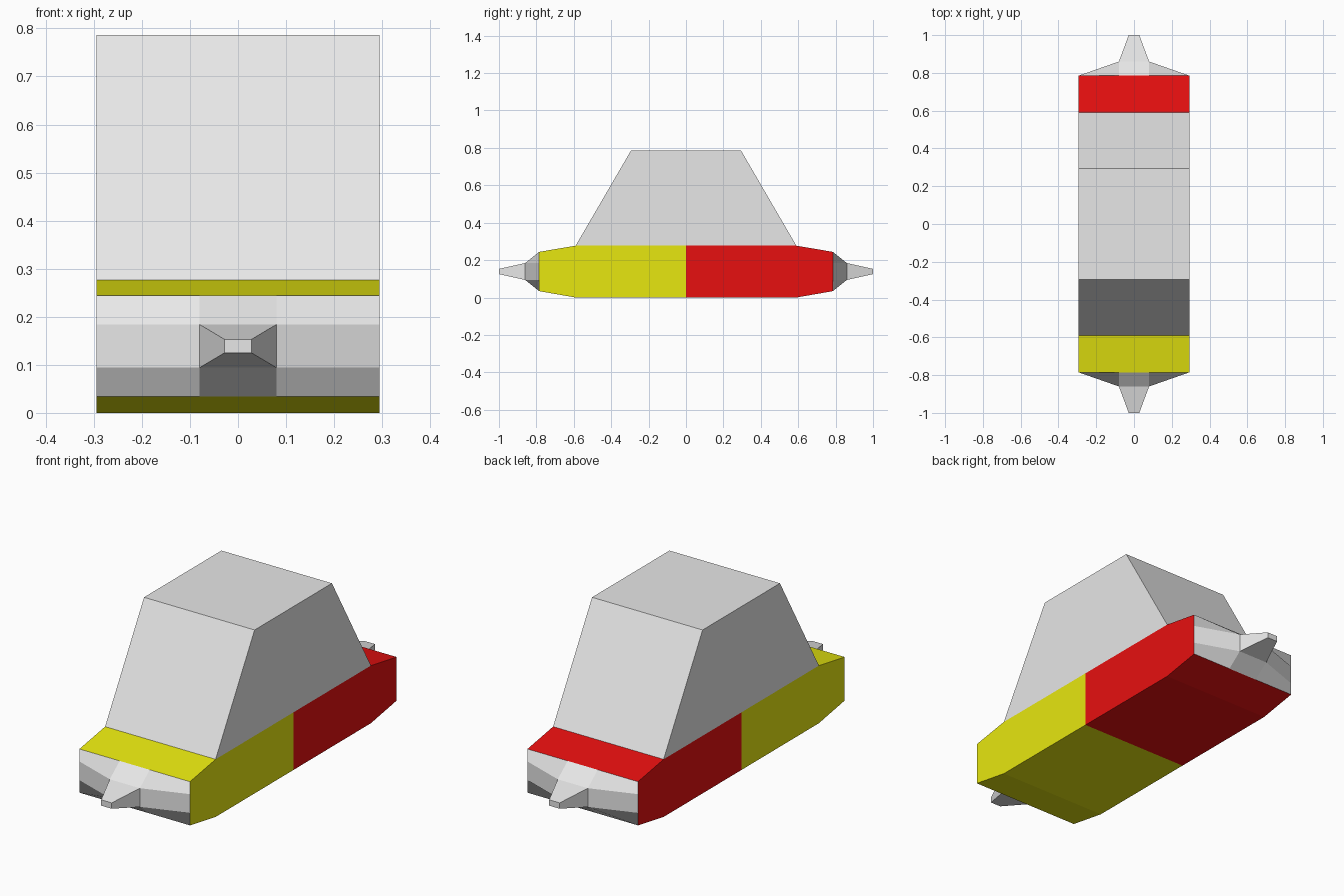
import bpy, bmesh
from mathutils import Vector

if "Cube" in bpy.data.objects:
    bpy.data.objects.remove(bpy.data.objects["Cube"])

W = 0.294                       # half width
CORE = Vector((0, 0, 0.139))    # interior point, used to face normals outward


def material(name, rgb):
    m = bpy.data.materials.new(name)
    m.diffuse_color = (*rgb, 1)
    m.use_nodes = True
    m.node_tree.nodes["Principled BSDF"].inputs["Base Color"].default_value = m.diffuse_color
    return m


grey = material("light grey", (0.8, 0.8, 0.8))
yellow = material("yellow", (0.8, 0.8, 0.005))
red = material("red", (0.8, 0.005, 0.005))


def finish(name, bm, mat):
    bm.normal_update()
    for f in bm.faces:
        if f.normal.dot(f.calc_center_median() - CORE) < 0:
            f.normal_flip()
    me = bpy.data.meshes.new(name)
    bm.to_mesh(me)
    bm.free()
    me.materials.append(mat)
    bpy.context.collection.objects.link(bpy.data.objects.new(name, me))


def prism(name, profile, mat, skip=()):
    """Extrude a y-z profile across the width, leaving hidden edges open."""
    bm = bmesh.new()
    left = [bm.verts.new((-W, y, z)) for y, z in profile]
    right = [bm.verts.new((W, y, z)) for y, z in profile]
    bm.faces.new(left)
    bm.faces.new(right)
    n = len(profile)
    for i in range(n):
        if i not in skip:
            j = (i + 1) % n
            bm.faces.new((left[i], left[j], right[j], right[i]))
    finish(name, bm, mat)


def coupler(name, s):
    """3x3 end panel with its middle pushed out and drawn into a spike."""
    bm = bmesh.new()
    xs, zs = (-W, -0.08, 0.08, W), (0.034, 0.094, 0.184, 0.244)
    g = [[bm.verts.new((x, s * (0.86 if i in (1, 2) and k in (1, 2) else 0.785), z))
          for k, z in enumerate(zs)] for i, x in enumerate(xs)]
    for i in range(3):
        for k in range(3):
            if (i, k) != (1, 1):
                bm.faces.new((g[i][k], g[i + 1][k], g[i + 1][k + 1], g[i][k + 1]))
    base = [g[1][1], g[2][1], g[2][2], g[1][2]]
    tip = [bm.verts.new((x, s, z)) for x, z in
           ((-0.028, 0.125), (0.028, 0.125), (0.028, 0.153), (-0.028, 0.153))]
    for i in range(4):
        j = (i + 1) % 4
        bm.faces.new((base[i], base[j], tip[j], tip[i]))
    bm.faces.new(tip)
    finish(name, bm, grey)


# Two coloured body halves and their end couplers
for end, s, mat in (("front", -1, yellow), ("rear", 1, red)):
    half = [(0, 0), (0.59, 0), (0.785, 0.034), (0.785, 0.244), (0.59, 0.277), (0, 0.277)]
    prism(end + "_body", [(s * y, z) for y, z in half], mat, skip=(2, 5))
    coupler(end + "_coupler", s)

# Sloped cabin
prism("cabin", [(-0.59, 0.277), (0.59, 0.277), (0.294, 0.786), (-0.294, 0.786)], grey, skip=(0,))
